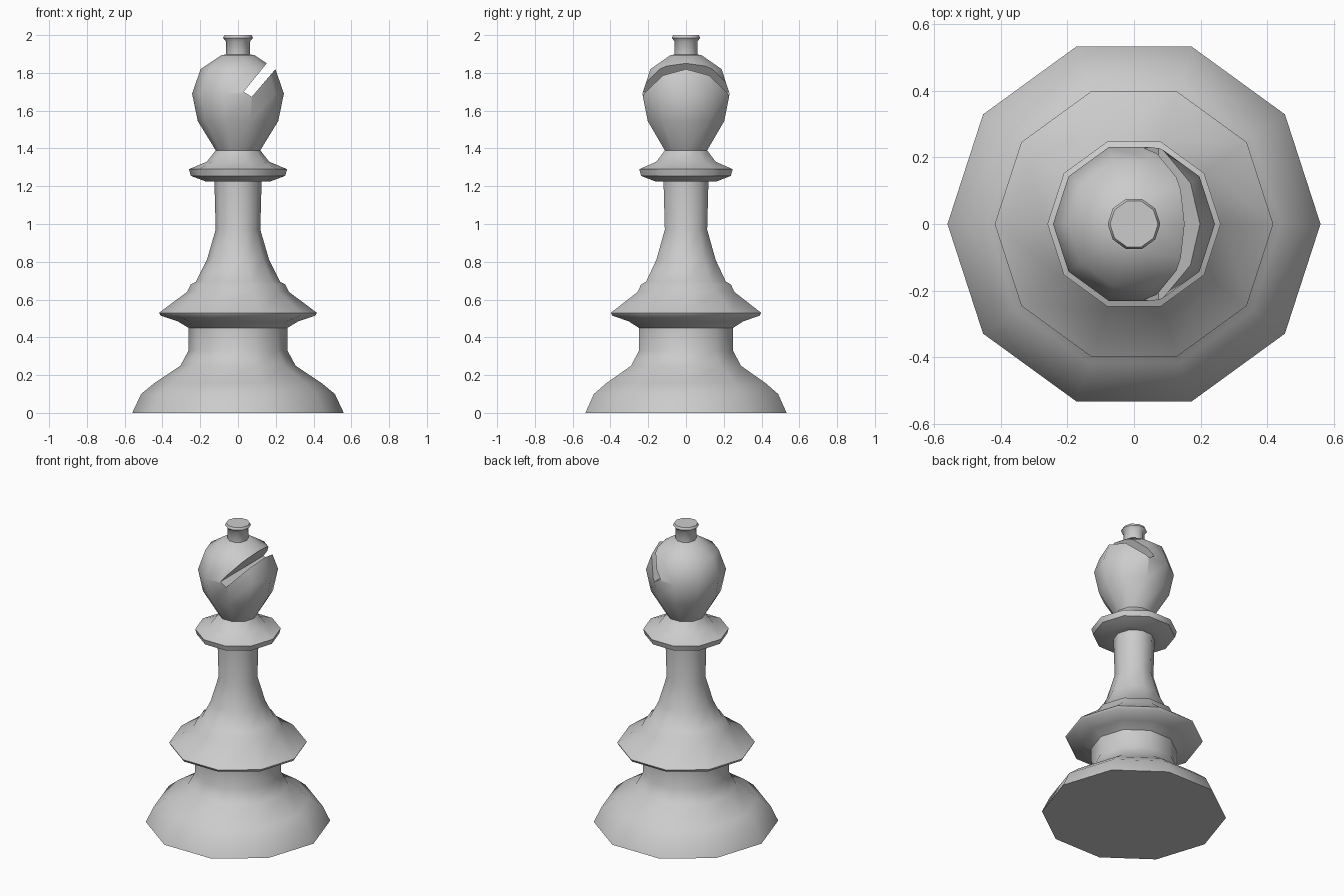
import bpy, bmesh, math

if "Cube" in bpy.data.objects:
    bpy.data.objects.remove(bpy.data.objects["Cube"])

SIDES = 10


def make_object(name, bm):
    bmesh.ops.recalc_face_normals(bm, faces=bm.faces)
    mesh = bpy.data.meshes.new(name)
    bm.to_mesh(mesh)
    bm.free()
    obj = bpy.data.objects.new(name, mesh)
    bpy.context.collection.objects.link(obj)
    return obj


def lathe(name, profile):
    bm = bmesh.new()
    rings = [[bm.verts.new((r * math.cos(2 * math.pi * i / SIDES),
                            r * math.sin(2 * math.pi * i / SIDES), z))
              for i in range(SIDES)] for r, z in profile]
    for a, b in zip(rings, rings[1:]):
        for i in range(SIDES):
            j = (i + 1) % SIDES
            bm.faces.new((a[i], a[j], b[j], b[i]))
    bm.faces.new(rings[0])
    bm.faces.new(rings[-1])
    return make_object(name, bm)


def prism(name, outline, depth):
    bm = bmesh.new()
    face = bm.faces.new([bm.verts.new((x, -depth / 2, z)) for x, z in outline])
    ext = bmesh.ops.extrude_face_region(bm, geom=[face])
    moved = [v for v in ext["geom"] if isinstance(v, bmesh.types.BMVert)]
    bmesh.ops.translate(bm, verts=moved, vec=(0, depth, 0))
    return make_object(name, bm)


# Profile from bottom to top as (radius, height)
base = [(0.56, 0), (0.513, 0.10), (0.44, 0.16), (0.305, 0.25), (0.262, 0.33), (0.262, 0.45)]
flange = [(0.32, 0.485), (0.41, 0.515), (0.418, 0.53), (0.27, 0.64), (0.25, 0.68), (0.222, 0.695)]
stem = [(0.165, 0.81), (0.118, 0.97), (0.125, 1.225)]
collar = [(0.17, 1.225), (0.25, 1.255), (0.26, 1.29), (0.165, 1.33), (0.118, 1.39)]
head = [(0.213, 1.545), (0.243, 1.69), (0.198, 1.82), (0.085, 1.895)]
finial = [(0.063, 1.897), (0.063, 1.965), (0.079, 1.985), (0.072, 2.0)]
piece = lathe("chess_bishop", base + flange + stem + collar + head + finial)

# Slanted slit in the head
cutter = prism("slit_cutter", [(0.03, 1.70), (0.073, 1.673), (0.303, 1.943), (0.26, 1.984)], 1.0)
cutter.hide_render = True
mod = piece.modifiers.new("slit", 'BOOLEAN')
mod.operation = 'DIFFERENCE'
mod.solver = 'EXACT'
mod.object = cutter
bpy.context.view_layer.objects.active = piece
piece.select_set(True)
cutter.select_set(False)
bpy.ops.object.modifier_apply(modifier=mod.name)
bpy.data.objects.remove(cutter)

# Smooth shading that keeps the hard rims
bpy.ops.object.shade_smooth_by_angle(angle=math.radians(50))
